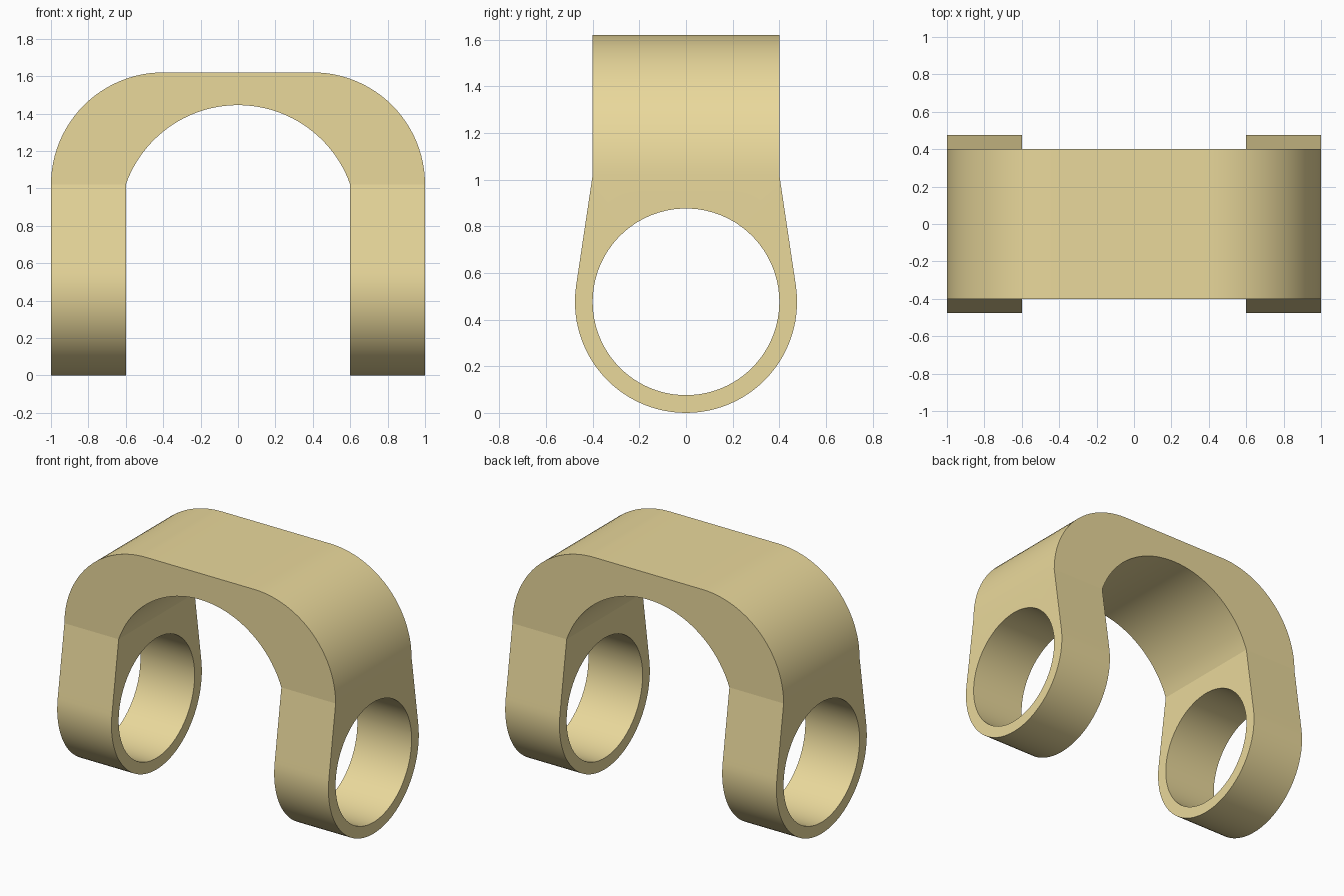
import bpy, bmesh
from math import sin, cos, pi, acos, atan2, hypot, radians

if "Cube" in bpy.data.objects:
    bpy.data.objects.remove(bpy.data.objects["Cube"])

TOP = 1.62       # overall height
SPRING = 1.02    # height where the legs meet the arch
EYE_Z = 0.476    # centre height of the eyes, also their outer radius
HOLE_R = 0.4
HALF_DEPTH = 0.4

bm = bmesh.new()
known = {}


def vert(p):
    key = tuple(round(c, 4) for c in p)
    if key not in known:
        known[key] = bm.verts.new(p)
    return known[key]


def face(*points):
    vs = list(dict.fromkeys(vert(p) for p in points))
    if len(vs) > 2:
        bm.faces.new(vs)


def span(a, b, n):
    return [a + (b - a) * i / n for i in range(n + 1)]


def band(outer, inner, place, lo, hi, skip=lambda p, q: False):
    """Solid strip between two matching outlines, extruded from lo to hi."""
    for o, p, i, j in zip(outer, outer[1:], inner, inner[1:]):
        for d in (lo, hi):
            face(place(o, d), place(p, d), place(j, d), place(i, d))
        face(place(i, lo), place(j, lo), place(j, hi), place(i, hi))
        if not skip(o, p):
            face(place(o, lo), place(p, lo), place(p, hi), place(o, hi))


# Arch: rounded shoulders with a flat top outside, one circular arc inside
r = TOP - SPRING
outer = [(0.4 + r * cos(a), SPRING + r * sin(a)) for a in span(0, pi / 2, 24)]
outer += [(-x, z) for x, z in reversed(outer)]
cz, cr = 0.809, hypot(0.6, SPRING - 0.809)
start = atan2(SPRING - cz, 0.6)
inner = [(cr * cos(a), cz + cr * sin(a)) for a in span(start, pi - start, len(outer) - 1)]
band(outer, inner, lambda p, d: (p[0], d, p[1]), -HALF_DEPTH, HALF_DEPTH)

# Legs: eye ring blending by tangents into the square arch ends
rise = SPRING - EYE_Z
corner = atan2(rise, HALF_DEPTH)
tangent = corner - acos(EYE_Z / hypot(HALF_DEPTH, rise))


def leg_outline(a):
    s = sin(a)
    if s > sin(corner) - 1e-6:
        return (HALF_DEPTH if cos(a) > 0 else -HALF_DEPTH, SPRING)
    a2 = atan2(s, abs(cos(a)))
    rad = EYE_Z / cos(a2 - tangent) if a2 > tangent else EYE_Z
    return (rad * cos(a), EYE_Z + rad * s)


angles = (span(tangent, corner, 9)[:-1] + span(corner, pi - corner, 15)[:-1]
          + span(pi - corner, pi - tangent, 9)[:-1]
          + span(pi - tangent, 2 * pi + tangent, 52))
outline = [leg_outline(a) for a in angles]
hole = [(HOLE_R * cos(a), EYE_Z + HOLE_R * sin(a)) for a in angles]
for lo, hi in ((0.6, 1.0), (-1.0, -0.6)):
    band(outline, hole, lambda p, d: (d, p[0], p[1]), lo, hi,
         skip=lambda p, q: min(p[1], q[1]) > SPRING - 1e-4)

bmesh.ops.recalc_face_normals(bm, faces=bm.faces[:])
mesh = bpy.data.meshes.new("shackle")
bm.to_mesh(mesh)
bm.free()
obj = bpy.data.objects.new("shackle", mesh)
bpy.context.collection.objects.link(obj)

mat = bpy.data.materials.new("tan")
mat.diffuse_color = (0.82, 0.69, 0.33, 1)
mat.use_nodes = True
mat.node_tree.nodes["Principled BSDF"].inputs["Base Color"].default_value = mat.diffuse_color
mesh.materials.append(mat)

bpy.context.view_layer.objects.active = obj
obj.select_set(True)
bpy.ops.object.shade_smooth_by_angle(angle=radians(6.5))
